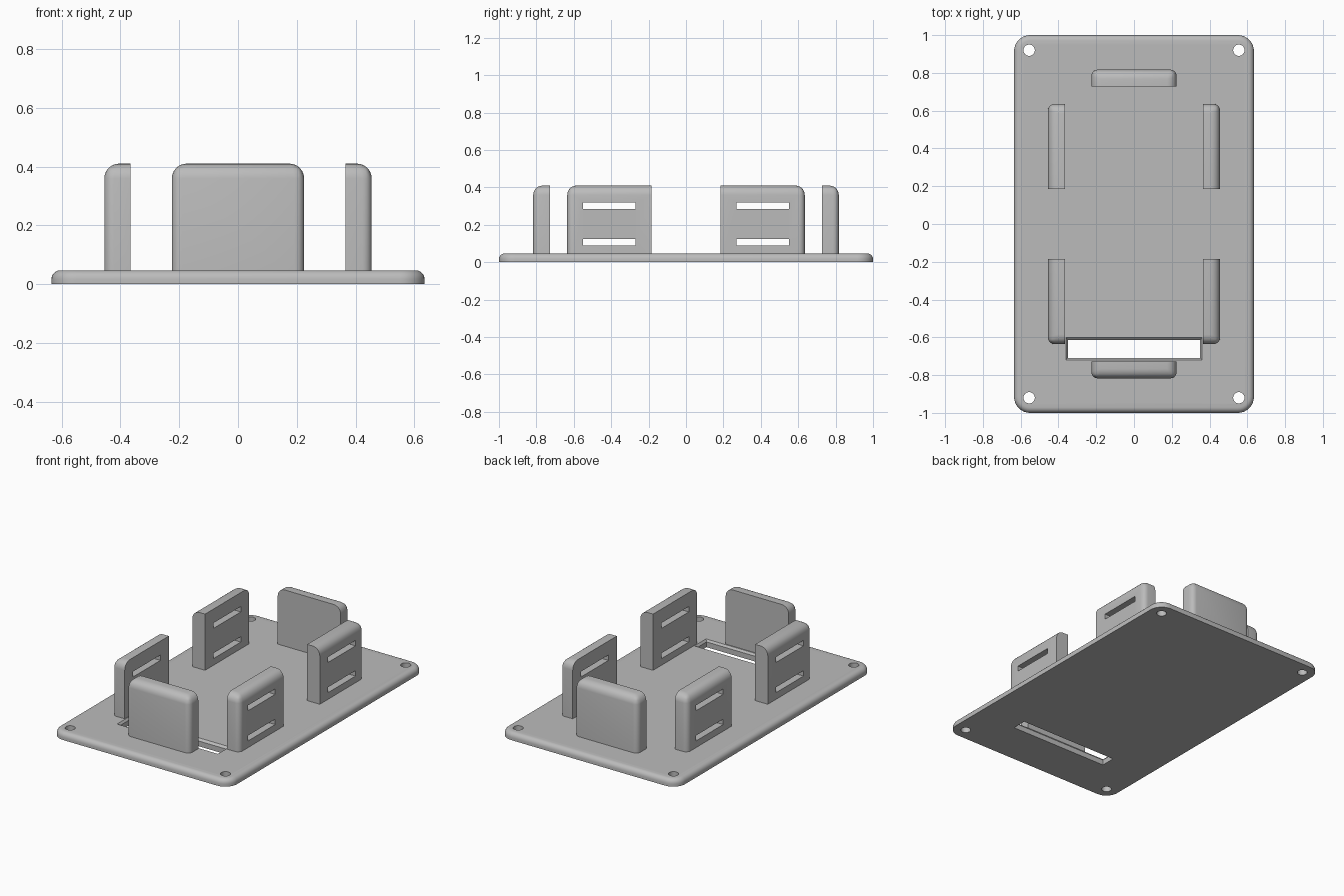
import bpy, bmesh

cube = bpy.data.objects.get("Cube")
if cube:
    bpy.data.objects.remove(cube, do_unlink=True)

grey = bpy.data.materials.new("matte grey")
grey.use_nodes = True
colour = (0.5, 0.5, 0.5, 1)
grey.diffuse_color = colour
grey.node_tree.nodes["Principled BSDF"].inputs["Base Color"].default_value = colour

PLATE_TOP, TAB_TOP = 0.047, 0.41
HALF_X, HALF_Y = 0.635, 1.0


def box(name, lo, hi, weight=None):
    """Box between two corners; weight(direction, midpoint) sets edge rounding."""
    bm = bmesh.new()
    bmesh.ops.create_cube(bm, size=1)
    for v in bm.verts:
        v.co = [lo[i] if v.co[i] < 0 else hi[i] for i in range(3)]
    if weight:
        layer = bm.edges.layers.float.new("bevel_weight_edge")
        for e in bm.edges:
            d = e.verts[1].co - e.verts[0].co
            axis = max(range(3), key=lambda i: abs(d[i]))
            e[layer] = weight(axis, (e.verts[0].co + e.verts[1].co) / 2)
    return finish(name, bm)


def finish(name, bm):
    bmesh.ops.recalc_face_normals(bm, faces=bm.faces)
    mesh = bpy.data.meshes.new(name)
    bm.to_mesh(mesh)
    bm.free()
    mesh.materials.append(grey)
    obj = bpy.data.objects.new(name, mesh)
    bpy.context.collection.objects.link(obj)
    return obj


def round_edges(obj, radius, segments=6):
    mod = obj.modifiers.new("rounding", 'BEVEL')
    mod.limit_method = 'WEIGHT'
    mod.width = radius
    mod.segments = segments


def cut(obj, cutter):
    mod = obj.modifiers.new("cut", 'BOOLEAN')
    mod.object = cutter
    mod.solver = 'EXACT'
    cutter.hide_render = True


def bake(obj, cutters=()):
    """Apply the modifiers, drop the cutters and shade smooth."""
    bpy.ops.object.select_all(action='DESELECT')
    obj.select_set(True)
    bpy.context.view_layer.objects.active = obj
    for mod in list(obj.modifiers):
        bpy.ops.object.modifier_apply(modifier=mod.name)
    for c in cutters:
        bpy.data.objects.remove(c, do_unlink=True)
    bpy.ops.object.shade_smooth_by_angle(angle=0.6)


# Base plate: rounded corners, then a rounded top rim
bm = bmesh.new()
bmesh.ops.create_cube(bm, size=1)
for v in bm.verts:
    v.co = (v.co.x * 2 * HALF_X, v.co.y * 2 * HALF_Y, (v.co.z + 0.5) * PLATE_TOP)
upright = [e for e in bm.edges if abs(e.verts[0].co.z - e.verts[1].co.z) > 0.01]
bmesh.ops.bevel(bm, geom=upright, offset=0.085, segments=8, profile=0.5, affect='EDGES')
rim = [e for e in bm.edges if all(v.co.z > PLATE_TOP - 0.001 for v in e.verts)]
bmesh.ops.bevel(bm, geom=rim, offset=0.03, segments=5, profile=0.5, affect='EDGES')
plate = finish("base_plate", bm)

# Cable slot, flaring outwards at the top
slot = box("slot_cutter", (-0.35, -0.71, -0.05), (0.35, -0.615, 0.1))
flare = box("flare_cutter", (-0.35, -0.71, 0.034), (0.35, -0.615, 0.06))
for v in flare.data.vertices:
    if v.co.z > 0.05:
        v.co.x *= 1.06
        v.co.y += 0.028 if v.co.y > -0.65 else -0.02
cutters = [slot, flare]

# Corner screw holes
for sx in (-1, 1):
    for sy in (-1, 1):
        bm = bmesh.new()
        bmesh.ops.create_cone(bm, cap_ends=True, segments=32, radius1=0.03,
                              radius2=0.03, depth=0.3)
        bmesh.ops.translate(bm, verts=bm.verts, vec=(sx * 0.555, sy * 0.92, 0))
        cutters.append(finish("hole_cutter", bm))
for c in cutters:
    cut(plate, c)
bake(plate, cutters)

# End tabs: outer face and top corners rounded, inner face flat
for sy, name in ((-1, "front_tab"), (1, "back_tab")):
    def end_weight(axis, m, sy=sy):
        outer, top = m.y * sy > 0.8, m.z > 0.4
        if axis == 2:
            return 0.65 if outer else 0
        return 1 if top and (axis == 1 or outer) else 0
    y0, y1 = sorted((sy * 0.727, sy * 0.817))
    tab = box(name, (-0.225, y0, 0.02), (0.225, y1, TAB_TOP), end_weight)
    round_edges(tab, 0.05)
    bake(tab)

# Side tabs: squared towards the middle, rounded at the far end, two slots each
for sx, side in ((-1, "right"), (1, "left")):
    for sy, end in ((-1, "front"), (1, "back")):
        def side_weight(axis, m, sx=sx, sy=sy):
            outer, far, top = m.x * sx > 0.45, m.y * sy > 0.6, m.z > 0.4
            if axis == 2:
                return 0.65 if outer and far else 0
            return 1 if top and (outer if axis == 1 else far) else 0
        x0, x1 = sorted((sx * 0.365, sx * 0.455))
        y0, y1 = sorted((sy * 0.185, sy * 0.635))
        tab = box(f"{end}_{side}_tab", (x0, y0, 0.02), (x1, y1, TAB_TOP), side_weight)
        round_edges(tab, 0.05)
        s0, s1 = sorted((sy * 0.27, sy * 0.55))
        slots = [box("strap_cutter", (x0 - 0.1, s0, z), (x1 + 0.1, s1, z + 0.035))
                 for z in (0.09, 0.285)]
        for c in slots:
            cut(tab, c)
        bake(tab, slots)
